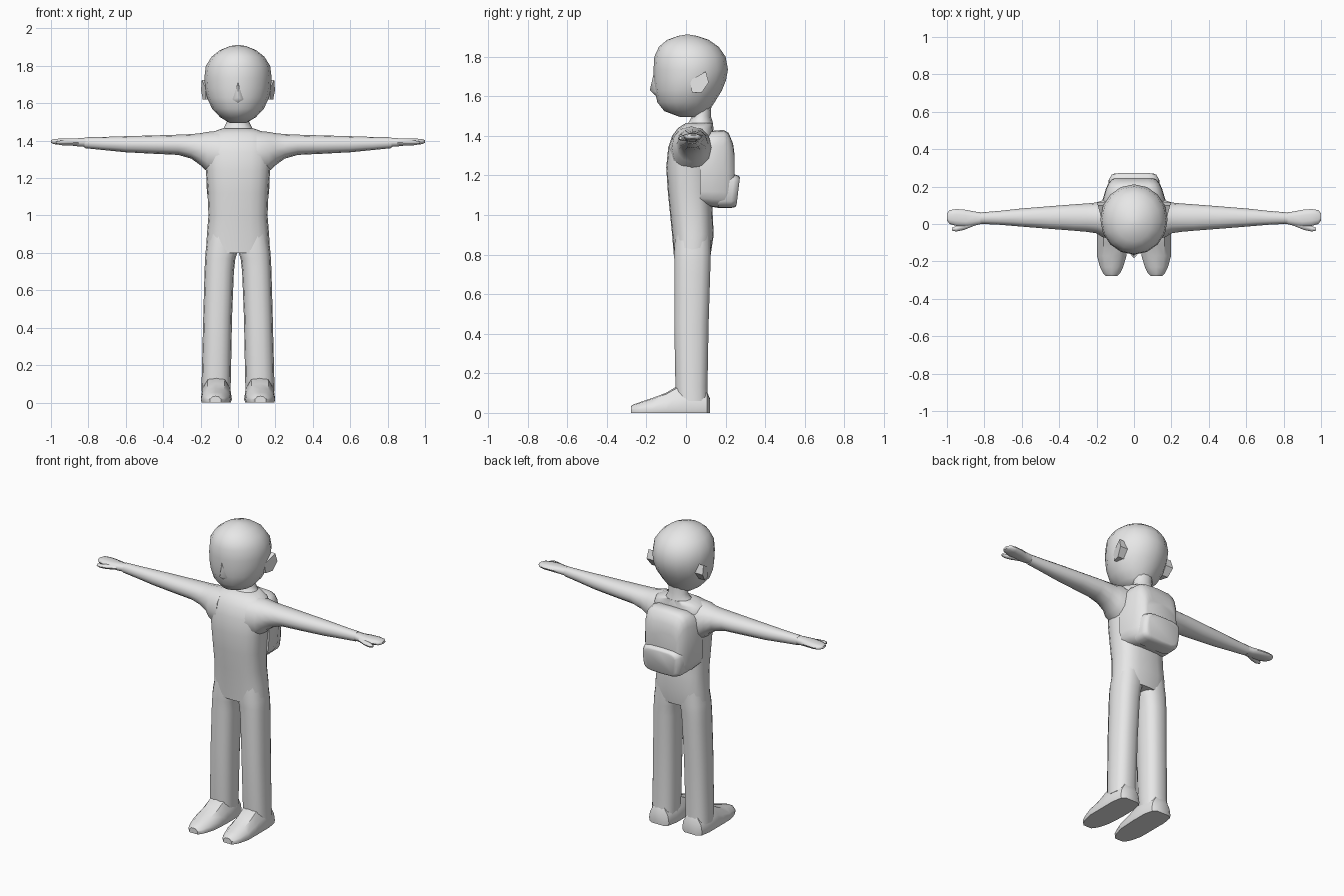
import bpy, bmesh, math
from mathutils import Vector

grey = bpy.data.materials.new("plain_grey")
grey.diffuse_color = (0.8, 0.8, 0.8, 1)


def finish(name, bm, mirror=False, angle=50):
    bmesh.ops.recalc_face_normals(bm, faces=bm.faces)
    me = bpy.data.meshes.new(name)
    bm.to_mesh(me)
    bm.free()
    ob = bpy.data.objects.new(name, me)
    bpy.context.collection.objects.link(ob)
    me.materials.append(grey)
    if mirror:
        ob.modifiers.new("mirror", "MIRROR").use_mirror_merge = False
    bpy.ops.object.select_all(action="DESELECT")
    ob.select_set(True)
    bpy.context.view_layer.objects.active = ob
    bpy.ops.object.shade_smooth_by_angle(angle=math.radians(angle))
    return ob


def oval(a0, a1, b0, b1, n=16, power=2.0):
    """Rounded outline filling the box a0..a1 by b0..b1."""
    pts = []
    for i in range(n):
        t = 2 * math.pi * i / n
        c, s = math.cos(t), math.sin(t)
        u = math.copysign(abs(c) ** (2 / power), c)
        v = math.copysign(abs(s) ** (2 / power), s)
        pts.append(((a0 + a1) / 2 + u * (a1 - a0) / 2,
                    (b0 + b1) / 2 + v * (b1 - b0) / 2))
    return pts


def loft(name, rings, axis, mirror=False, angle=50):
    """Skin rings of (position, outline) stacked along an axis, with end caps."""
    bm = bmesh.new()
    rows = []
    for p, outline in rings:
        place = {"x": lambda a, b: (p, a, b),
                 "y": lambda a, b: (a, p, b),
                 "z": lambda a, b: (a, b, p)}[axis]
        rows.append([bm.verts.new(place(a, b)) for a, b in outline])
    n = len(rows[0])
    for lo, hi in zip(rows, rows[1:]):
        for i in range(n):
            j = (i + 1) % n
            bm.faces.new((lo[i], lo[j], hi[j], hi[i]))
    bm.faces.new(rows[0])
    bm.faces.new(rows[-1])
    return finish(name, bm, mirror, angle)


# Torso: height, half width, front, back
torso = [(0.80, 0.172, -0.062, 0.125), (0.90, 0.166, -0.070, 0.140),
         (1.00, 0.158, -0.080, 0.135), (1.12, 0.163, -0.092, 0.130),
         (1.24, 0.172, -0.100, 0.135), (1.34, 0.182, -0.090, 0.140),
         (1.40, 0.180, -0.070, 0.140), (1.44, 0.155, -0.040, 0.135),
         (1.465, 0.085, 0.000, 0.135)]
loft("torso", [(z, oval(-w, w, f, b, 20, 2.6)) for z, w, f, b in torso], "z")

# Neck
neck = [(1.43, 0.11, -0.02, 0.14), (1.47, 0.075, 0.015, 0.135),
        (1.50, 0.060, 0.030, 0.125), (1.58, 0.065, 0.02, 0.13)]
loft("neck", [(z, oval(-w, w, f, b, 12)) for z, w, f, b in neck], "z")

# Head: height, half width, face, back of skull
head = [(1.495, 0.045, -0.03, 0.08), (1.525, 0.095, -0.110, 0.115),
        (1.57, 0.138, -0.145, 0.145), (1.63, 0.166, -0.158, 0.182),
        (1.68, 0.176, -0.163, 0.202), (1.735, 0.180, -0.164, 0.212),
        (1.80, 0.172, -0.160, 0.200), (1.85, 0.140, -0.137, 0.165),
        (1.885, 0.095, -0.095, 0.115), (1.905, 0.045, -0.04, 0.055),
        (1.911, 0.012, -0.005, 0.02)]
loft("head", [(z, oval(-w, w, f, b, 16)) for z, w, f, b in head], "z")

# Nose wedge
bm = bmesh.new()
bridge, tip, left, right, under = [bm.verts.new(v) for v in (
    (0, -0.160, 1.73), (0, -0.183, 1.63), (-0.032, -0.148, 1.62),
    (0.032, -0.148, 1.62), (0, -0.150, 1.60))]
for f in ((bridge, left, tip), (bridge, tip, right), (tip, left, under),
          (tip, under, right), (bridge, right, under), (bridge, under, left)):
    bm.faces.new(f)
finish("nose", bm, angle=60)

# Ears flare outward toward the back
bm = bmesh.new()
outline = [(0.02, 1.68), (0.10, 1.725), (0.115, 1.67), (0.08, 1.62), (0.03, 1.62)]
inner = [bm.verts.new((0.145, y, z)) for y, z in outline]
outer = [bm.verts.new((0.172 + 0.27 * (y - 0.02), y, z)) for y, z in outline]
bm.faces.new(inner)
bm.faces.new(outer)
for i in range(5):
    j = (i + 1) % 5
    bm.faces.new((inner[i], inner[j], outer[j], outer[i]))
finish("ear", bm, True, 30)

# Arms: distance out, front, back, underside, top
arm = [(0.10, -0.080, 0.130, 1.20, 1.452), (0.165, -0.072, 0.128, 1.235, 1.447),
       (0.20, -0.050, 0.115, 1.268, 1.440), (0.25, -0.042, 0.110, 1.304, 1.435),
       (0.32, -0.036, 0.105, 1.324, 1.432), (0.45, -0.026, 0.095, 1.330, 1.428),
       (0.60, -0.014, 0.083, 1.338, 1.424), (0.72, -0.004, 0.070, 1.350, 1.420),
       (0.82, 0.001, 0.062, 1.360, 1.418)]
loft("arm", [(x, oval(f, b, lo, hi, 12, 2.2)) for x, f, b, lo, hi in arm], "x", True)

# Hands and thumbs
hand = [(0.80, 0.005, 0.060, 1.365, 1.416), (0.85, -0.008, 0.066, 1.368, 1.414),
        (0.90, -0.016, 0.076, 1.374, 1.413), (0.95, -0.010, 0.080, 1.377, 1.412),
        (0.985, 0.000, 0.074, 1.381, 1.409), (1.00, 0.018, 0.058, 1.388, 1.403)]
loft("hand", [(x, oval(f, b, lo, hi, 10, 2.4)) for x, f, b, lo, hi in hand], "x", True)
thumb = [(0.85, -0.008, 0.03, 1.375, 1.405), (0.91, -0.032, 0.008, 1.374, 1.402),
         (0.95, -0.040, -0.010, 1.376, 1.400), (0.972, -0.036, -0.020, 1.382, 1.396)]
loft("thumb", [(x, oval(f, b, lo, hi, 8)) for x, f, b, lo, hi in thumb], "x", True)

# Legs: height, inside, outside, front, back
leg = [(0.06, 0.040, 0.196, -0.050, 0.112), (0.13, 0.038, 0.194, -0.055, 0.110),
       (0.45, 0.032, 0.186, -0.061, 0.116), (0.70, 0.022, 0.179, -0.061, 0.124),
       (0.77, 0.014, 0.176, -0.061, 0.126), (0.81, 0.001, 0.173, -0.062, 0.127),
       (0.92, 0.001, 0.155, -0.055, 0.125)]
loft("leg", [(z, oval(i, o, f, b, 14, 2.5)) for z, i, o, f, b in leg], "z", True)


# Shoes: flat sole with a domed upper
def shoe_section(cx, w, h):
    shape = [(-0.94, 0), (-1, 0.018 / h), (-0.90, 0.55), (-0.55, 0.93), (0, 1),
             (0.55, 0.93), (0.90, 0.55), (1, 0.018 / h), (0.94, 0)]
    return [(cx + w * u, h * v) for u, v in shape]


shoe = [(0.122, 0.117, 0.045, 0.07), (0.105, 0.117, 0.070, 0.11),
        (0.04, 0.116, 0.083, 0.14), (-0.05, 0.116, 0.083, 0.132),
        (-0.10, 0.117, 0.082, 0.102), (-0.17, 0.119, 0.079, 0.075),
        (-0.23, 0.120, 0.062, 0.055), (-0.262, 0.120, 0.046, 0.044),
        (-0.278, 0.120, 0.030, 0.034)]
loft("shoe", [(y, shoe_section(c, w, h)) for y, c, w, h in shoe], "y", True, 40)

# Backpack: depth, half width, bottom, top
pack = [(0.07, 0.170, 1.05, 1.39), (0.13, 0.168, 1.040, 1.425),
        (0.19, 0.150, 1.036, 1.430), (0.215, 0.138, 1.036, 1.415),
        (0.238, 0.120, 1.05, 1.36), (0.246, 0.105, 1.07, 1.30)]
loft("backpack", [(y, oval(-w, w, lo, hi, 20, 4.5)) for y, w, lo, hi in pack], "y")

# Pocket leans outward at its top edge
pocket = loft("backpack_pocket",
              [(y, oval(-w, w, lo, hi, 20, 4.5)) for y, w, lo, hi in (
                  (0.17, 0.138, 1.035, 1.210), (0.235, 0.135, 1.035, 1.205),
                  (0.258, 0.122, 1.040, 1.198), (0.264, 0.108, 1.05, 1.188))], "y")
for v in pocket.data.vertices:
    v.co.y += 0.12 * (v.co.z - 1.12)
